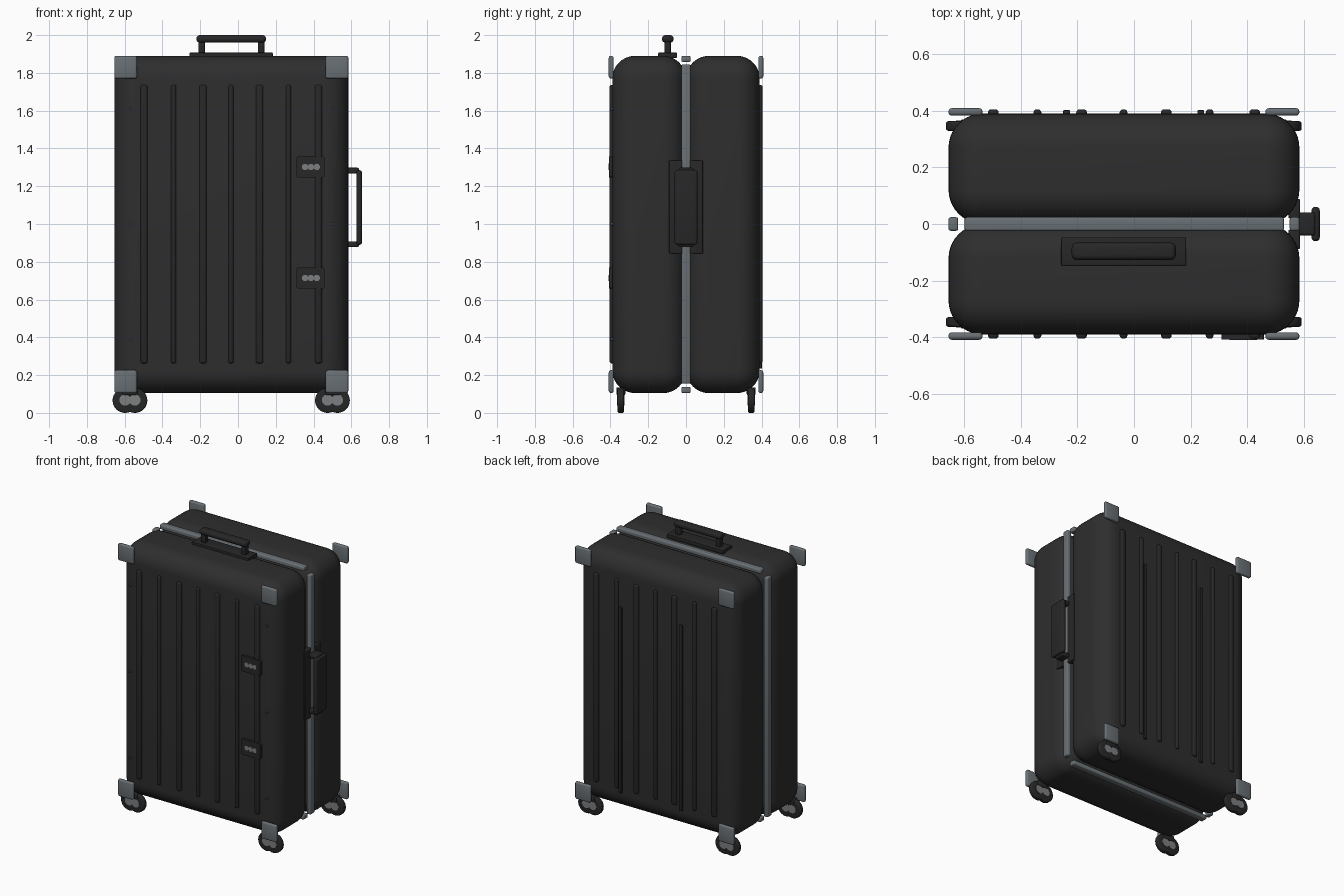
import bpy
import bmesh
import math
from mathutils import Matrix

cube = bpy.data.objects.get("Cube")
if cube:
    bpy.data.objects.remove(cube, do_unlink=True)


def material(name, rgb):
    m = bpy.data.materials.new(name)
    m.use_nodes = True
    col = (*rgb, 1)
    m.diffuse_color = col
    m.node_tree.nodes["Principled BSDF"].inputs["Base Color"].default_value = col
    return m


SHELL = material("charcoal shell", (0.027, 0.027, 0.027))
TRIM = material("black trim", (0.02, 0.02, 0.02))
METAL = material("slate metal", (0.14, 0.16, 0.175))
HUB = material("light grey", (0.2, 0.21, 0.22))
RIVET = material("blue grey rivet", (0.04, 0.055, 0.085))


def finish(name, bm, mat):
    mesh = bpy.data.meshes.new(name)
    bm.to_mesh(mesh)
    bm.free()
    mesh.materials.append(mat)
    ob = bpy.data.objects.new(name, mesh)
    bpy.context.collection.objects.link(ob)
    bpy.ops.object.select_all(action="DESELECT")
    ob.select_set(True)
    bpy.context.view_layer.objects.active = ob
    bpy.ops.object.shade_smooth_by_angle(angle=math.radians(35))
    return ob


def box(name, xs, ys, zs, mat, bevel=0.0, segments=3, along=None):
    """Box from ranges; along limits the bevel to edges parallel to one axis."""
    bm = bmesh.new()
    bmesh.ops.create_cube(bm, size=1)
    for v in bm.verts:
        for i, (a, b) in enumerate((xs, ys, zs)):
            v.co[i] = (a + b) / 2 + v.co[i] * (b - a)
    if bevel:
        edges = [e for e in bm.edges if along is None
                 or abs((e.verts[0].co - e.verts[1].co).normalized()[along]) > 0.9]
        bmesh.ops.bevel(bm, geom=edges, offset=bevel, segments=segments,
                        profile=0.5, affect="EDGES", clamp_overlap=True)
    return finish(name, bm, mat)


def disc(name, x, y, z, radius, depth, mat, bevel=0.0, sides=32):
    """Cylinder with its axis along y."""
    bm = bmesh.new()
    bmesh.ops.create_cone(bm, cap_ends=True, segments=sides, radius1=radius,
                          radius2=radius, depth=depth)
    if bevel:
        rims = [e for e in bm.edges if any(len(f.verts) > 4 for f in e.link_faces)]
        bmesh.ops.bevel(bm, geom=rims, offset=bevel, segments=3, profile=0.5,
                        affect="EDGES")
    bm.transform(Matrix.Translation((x, y, z)) @ Matrix.Rotation(math.pi / 2, 4, "X"))
    return finish(name, bm, mat)


def span(a, half):
    return (a - half, a + half)


def mirrored(s, a, b):
    return tuple(sorted((s * a, s * b)))


LEFT, RIGHT = 0.584, -0.655
BOTTOM, TOP = 0.105, 1.89
MID = (LEFT + RIGHT) / 2

# Two rounded half shells
for label, s in (("front", -1), ("back", 1)):
    box(label + "_shell", (RIGHT, LEFT), mirrored(s, 0.001, 0.39),
        (BOTTOM, TOP), SHELL, 0.12, 10)

# Metal closing frame, four separate bars
for label, zs in (("top", (TOP - 0.032, TOP)), ("bottom", (BOTTOM, BOTTOM + 0.032))):
    box(label + "_frame_bar", (-0.598, 0.53), (-0.024, 0.024), zs, METAL, 0.008)
for label, xs in (("right", (RIGHT, RIGHT + 0.034)), ("left", (LEFT - 0.034, LEFT))):
    box(label + "_frame_bar", xs, (-0.024, 0.024), (0.155, 1.845), METAL, 0.008)

# Corner guards and twin wheel casters
for label, s in (("front", -1), ("back", 1)):
    for side, xs, cx in (("right", (RIGHT, -0.535), -0.572),
                         ("left", (0.464, LEFT), 0.5)):
        for level, zs in (("lower", (BOTTOM, 0.226)), ("upper", (1.77, TOP))):
            box(f"{label}_{side}_{level}_guard", xs, mirrored(s, 0.383, 0.409),
                zs, METAL, 0.011)
        tag = f"{label}_{side}"
        box(tag + "_caster_fork", span(cx, 0.04), span(s * 0.345, 0.024),
            (0.095, 0.135), TRIM, 0.006)
        for n, dx in (("a", -0.026), ("b", 0.026)):
            disc(f"{tag}_wheel_{n}", cx + dx, s * 0.346, 0.066, 0.066, 0.034,
                 TRIM, 0.008)
            disc(f"{tag}_hub_{n}", cx + dx, s * 0.346, 0.068, 0.03, 0.039,
                 HUB, sides=20)

# Vertical ribs, alternating wide and narrow
for i, x in enumerate((-0.497, -0.341, -0.185, -0.037, 0.114, 0.267, 0.426)):
    half = 0.014 if i % 2 else 0.019
    for label, s in (("front", -1), ("back", 1)):
        box(f"{label}_rib_{i + 1}", span(x, half), mirrored(s, 0.375, 0.405),
            (0.262, 1.737), TRIM, 0.012)

# Slim rails on the back
for label, x in (("left", 0.236), ("right", -0.238)):
    box(label + "_back_rail", span(x, 0.012), (0.38, 0.402), (0.235, 1.545), TRIM, 0.003)

# Front rivets
for x in (-0.57, 0.5):
    for z in (0.39, 1.0, 1.61):
        disc("front_rivet", x, -0.392, z, 0.008, 0.016, RIVET, sides=12)

# Combination locks
for label, z in (("upper", 1.302), ("lower", 0.714)):
    box(label + "_lock", span(0.384, 0.075), (-0.408, -0.375), span(z, 0.056),
        TRIM, 0.012, along=1)
    for x in (0.355, 0.386, 0.417):
        disc(label + "_lock_dial", x, -0.406, z, 0.017, 0.009, HUB, sides=16)

# Top carry handle
box("top_handle_base", (-0.257, 0.184), (-0.147, -0.047), (1.88, 1.907), TRIM, 0.004)
for label, xs in (("right", (-0.21, -0.175)), ("left", (0.105, 0.14))):
    box(label + "_top_handle_post", xs, (-0.115, -0.08), (1.9, 1.975), TRIM, 0.005)
box("top_handle_grip", (-0.22, 0.148), (-0.127, -0.066), (1.96, 2.0), TRIM, 0.018, 5)

# Side carry handle
for label, s in (("front", -1), ("back", 1)):
    box(label + "_side_handle_base", (0.545, 0.586), mirrored(s, 0.02, 0.089),
        (0.843, 1.336), TRIM, 0.005)
for label, zs in (("lower", (0.877, 0.907)), ("upper", (1.268, 1.298))):
    box(label + "_side_handle_post", (0.575, 0.64), (-0.04, 0.04), zs, TRIM, 0.008)
box("side_handle_grip", (0.627, 0.656), (-0.06, 0.06), (0.89, 1.285), TRIM, 0.012, 4)
